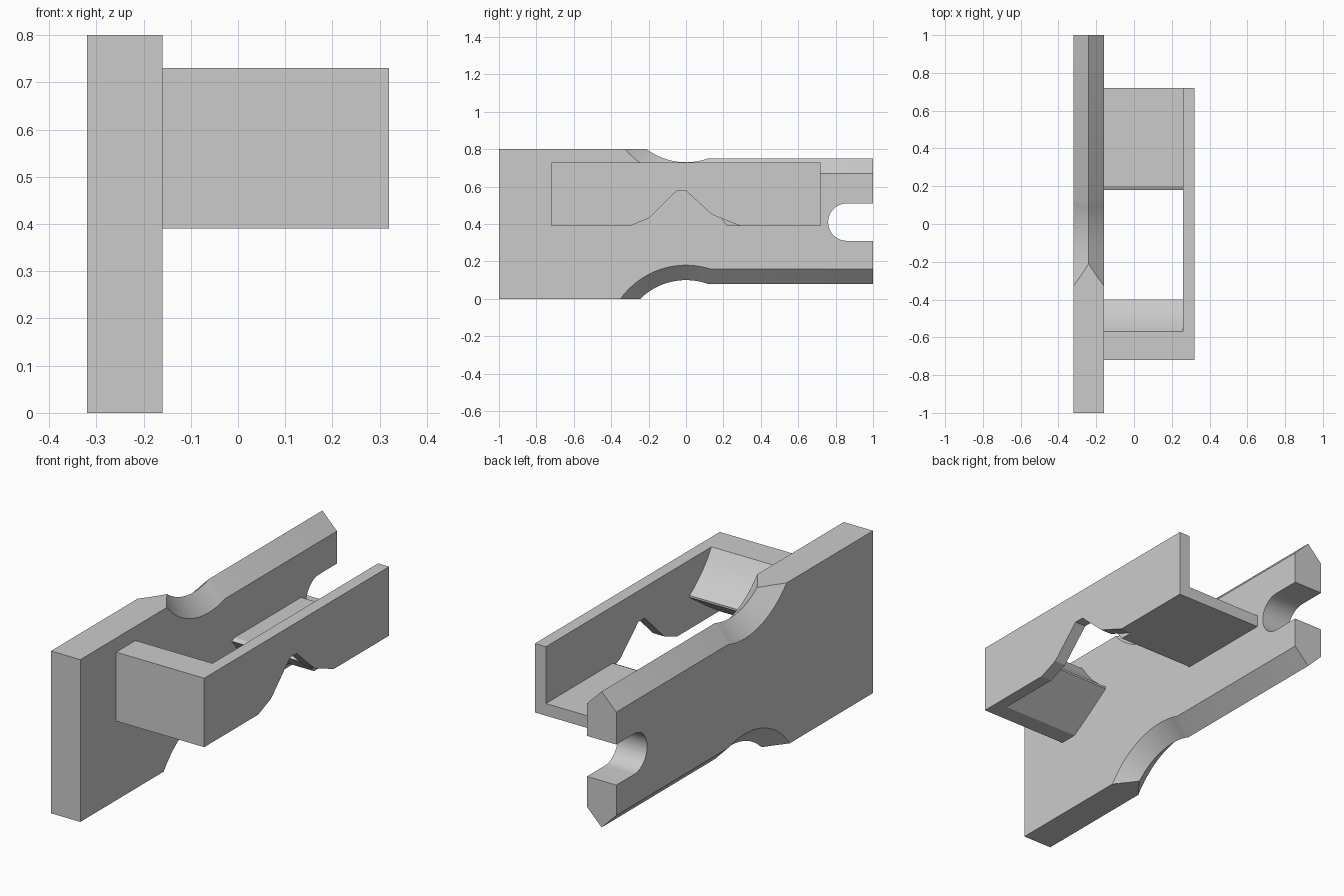
import bpy, bmesh, math

cube = bpy.data.objects.get("Cube")
if cube:
    bpy.data.objects.remove(cube, do_unlink=True)

GREY = (0.6, 0.6, 0.6, 1)
mat = bpy.data.materials.new("plain grey")
mat.use_nodes = True
mat.diffuse_color = GREY
mat.node_tree.nodes["Principled BSDF"].inputs["Base Color"].default_value = GREY


def loft(name, sections):
    """Join matching (y, z) profiles placed at successive x, with end caps."""
    bm = bmesh.new()
    rings = [[bm.verts.new((x, y, z)) for y, z in pts] for x, pts in sections]
    for a, b in zip(rings, rings[1:]):
        for i in range(len(a)):
            j = (i + 1) % len(a)
            bm.faces.new((a[i], a[j], b[j], b[i]))
    bm.faces.new(rings[0])
    bm.faces.new(rings[-1])
    bmesh.ops.recalc_face_normals(bm, faces=bm.faces)
    mesh = bpy.data.meshes.new(name)
    bm.to_mesh(mesh)
    bm.free()
    mesh.materials.append(mat)
    obj = bpy.data.objects.new(name, mesh)
    bpy.context.collection.objects.link(obj)
    return obj


def extrude(name, x0, x1, pts):
    return loft(name, [(x0, pts), (x1, pts)])


def arc(cy, cz, r, a0, a1, n=24):
    return [(cy + r * math.cos(a0 + (a1 - a0) * i / n),
             cz + r * math.sin(a0 + (a1 - a0) * i / n)) for i in range(n + 1)]


def edge_profile(d, centre, flat, s):
    """Round dip followed by a straight run, grown by d; s is -1 for the top edge."""
    r, z = 0.35 + d, flat - centre + s * d
    end = math.asin(z / r)
    curve = arc(0, centre, r, s * math.pi, end)
    far = centre - s * 0.3
    return [(-r, far)] + curve + [(1.1, flat + s * d), (1.1, far)]


# Main plate with V-shaped long edges and an open slot at the back
MID = -0.24
plate = extrude("side_plate", -0.32, -0.16, [(-1, 0), (1, 0), (1, 0.8), (-1, 0.8)])
cutters = []
for name, centre, flat, s in (("top_edge_cutter", 1.08, 0.75, -1),
                              ("bottom_edge_cutter", -0.25, 0.08, 1)):
    cutters.append(loft(name, [(MID + o, edge_profile(abs(o), centre, flat, s))
                               for o in (-0.1, 0, 0.1)]))
slot = arc(0.86, 0.41, 0.1, math.pi / 2, 3 * math.pi / 2) + [(1.1, 0.31), (1.1, 0.51)]
cutters.append(extrude("slot_cutter", -0.4, -0.1, slot))

bpy.context.view_layer.objects.active = plate
for c in cutters:
    mod = plate.modifiers.new(c.name, "BOOLEAN")
    mod.operation, mod.solver, mod.object = "DIFFERENCE", "EXACT", c
    bpy.ops.object.modifier_apply(modifier=mod.name)
    bpy.data.objects.remove(c, do_unlink=True)

# Outer wall with a peaked notch underneath
wall = extrude("outer_wall", 0.26, 0.32, [
    (-0.72, 0.73), (-0.72, 0.39), (-0.3, 0.39), (-0.2, 0.43), (-0.05, 0.577),
    (0, 0.577), (0.14, 0.45), (0.29, 0.39), (0.72, 0.39), (0.72, 0.73)])

# Wedge at the front and thin shelf at the back, both joining wall and plate
wedge = extrude("front_wedge", -0.16, 0.26, [
    (-0.72, 0.39), (-0.63, 0.39), (-0.515, 0.465), (-0.4, 0.545), (-0.4, 0.555),
    (-0.445, 0.588), (-0.495, 0.632), (-0.535, 0.678), (-0.57, 0.73), (-0.72, 0.73)])
shelf = extrude("rear_shelf", -0.16, 0.26, [
    (0.72, 0.39), (0.22, 0.39), (0.18, 0.44), (0.2, 0.45), (0.72, 0.45)])

# Smooth the curves, keep the corners crisp
bpy.ops.object.select_all(action="DESELECT")
for obj in (plate, wall, wedge, shelf):
    obj.select_set(True)
bpy.context.view_layer.objects.active = plate
bpy.ops.object.shade_smooth_by_angle(angle=math.radians(20))
